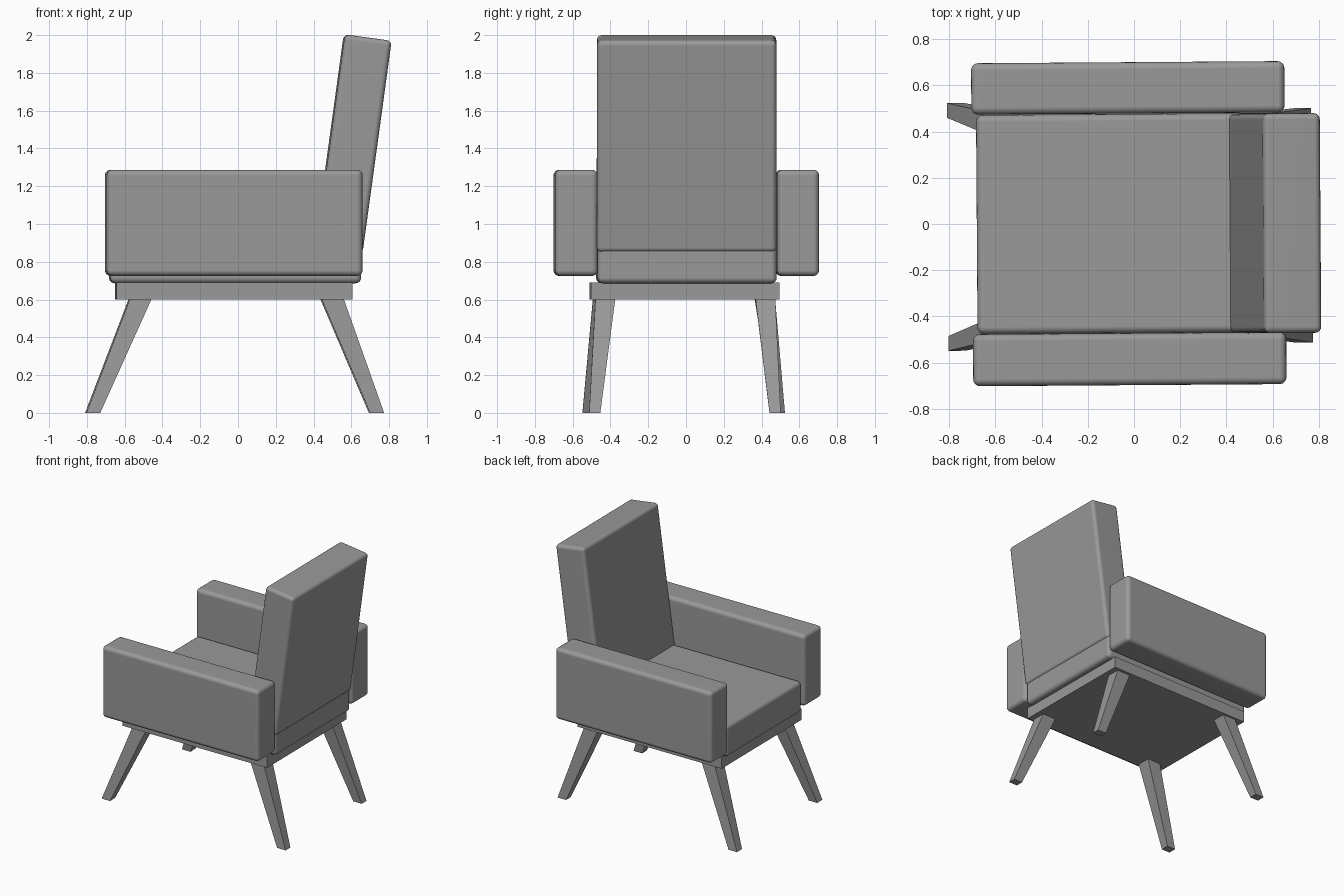
import bpy, bmesh
from math import radians
from mathutils import Matrix, Vector

if "Cube" in bpy.data.objects:
    bpy.data.objects.remove(bpy.data.objects["Cube"])

TURN = Matrix.Rotation(radians(0.4), 4, 'Z')   # the whole chair sits very slightly turned

GREY = bpy.data.materials.new("dark_grey")
GREY.diffuse_color = (0.32, 0.32, 0.32, 1)
GREY.use_nodes = True
GREY.node_tree.nodes["Principled BSDF"].inputs["Base Color"].default_value = GREY.diffuse_color


def finish(name, bm):
    bmesh.ops.recalc_face_normals(bm, faces=bm.faces)
    bm.transform(TURN)
    mesh = bpy.data.meshes.new(name)
    bm.to_mesh(mesh)
    bm.free()
    mesh.materials.append(GREY)
    obj = bpy.data.objects.new(name, mesh)
    bpy.context.collection.objects.link(obj)
    return obj


def box(name, lo, hi, bevel=0.0, tilt=Matrix.Identity(4)):
    """Box between two corners, optionally tilted and with rounded edges."""
    lo, hi = Vector(lo), Vector(hi)
    bm = bmesh.new()
    bmesh.ops.create_cube(bm, size=1)
    bm.transform(tilt @ Matrix.Translation((lo + hi) / 2) @ Matrix.Diagonal((*(hi - lo), 1)))
    obj = finish(name, bm)
    if bevel:
        mod = obj.modifiers.new("rounded_edges", 'BEVEL')
        mod.width = bevel
        mod.segments = 4
        obj.data.shade_smooth()
        obj.modifiers.new("clean_shading", 'WEIGHTED_NORMAL')
    return obj


def leg(name, top, foot):
    """Tapered leg between two rectangles given as (x0, x1, y0, y1)."""
    bm = bmesh.new()
    rings = []
    for (x0, x1, y0, y1), z in ((foot, 0), (top, 0.605)):
        rings.append([bm.verts.new((x, y, z)) for x, y in ((x0, y0), (x1, y0), (x1, y1), (x0, y1))])
    bm.faces.new(rings[0])
    bm.faces.new(rings[1])
    for i in range(4):
        j = (i + 1) % 4
        bm.faces.new((rings[0][i], rings[0][j], rings[1][j], rings[1][i]))
    finish(name, bm)


# Cushions
box("seat", (-0.68, -0.472, 0.686), (0.649, 0.476, 0.93), 0.03)
lean = Matrix.Translation((0.686, 0, 1.984)) @ Matrix.Rotation(radians(7.8), 4, 'Y')
box("backrest", (-0.125, -0.476, -1.13), (0.125, 0.474, 0.003), 0.027, lean)

# Arms
box("left_arm", (-0.70, 0.478, 0.725), (0.655, 0.70, 1.287), 0.03)
box("right_arm", (-0.70, -0.697, 0.725), (0.655, -0.472, 1.287), 0.03)

# Wooden base
box("base_frame", (-0.648, -0.507, 0.60), (0.602, 0.492, 0.69))

# Splayed legs, mirrored about the base's centre line
for side, s in (("left", 1), ("right", -1)):
    def rect(x0, x1, y0, y1, cy=-0.007):
        return (x0, x1, cy + s * y0, cy + s * y1)
    leg(f"front_{side}_leg", rect(-0.575, -0.46, 0.374, 0.482), rect(-0.806, -0.733, 0.472, 0.536))
    leg(f"back_{side}_leg", rect(0.438, 0.556, 0.371, 0.476), rect(0.696, 0.77, 0.448, 0.507, -0.011))
